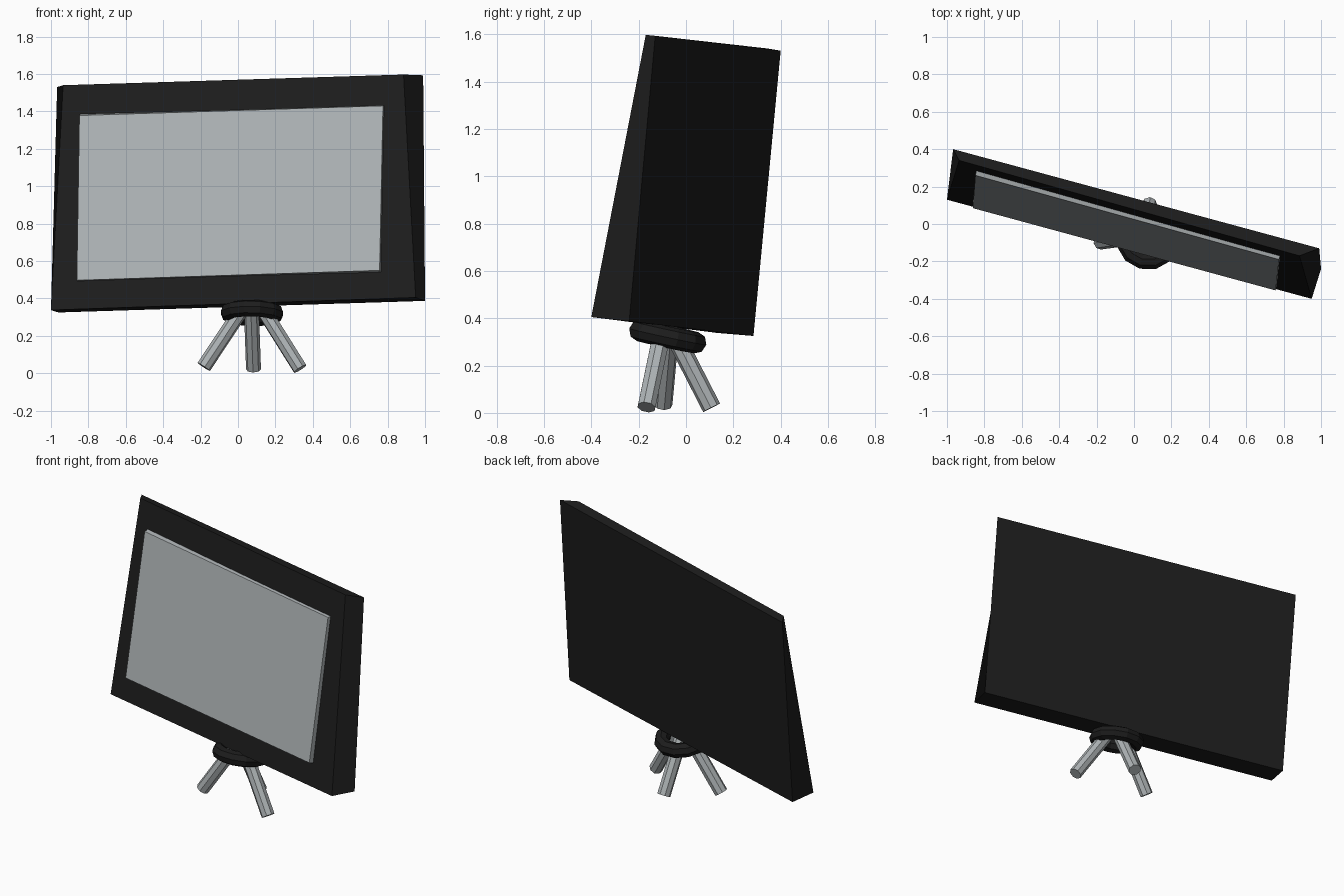
import bpy, math
from mathutils import Vector

if "Cube" in bpy.data.objects:
    bpy.data.objects.remove(bpy.data.objects["Cube"])


def material(name, rgb):
    m = bpy.data.materials.new(name)
    m.diffuse_color = (*rgb, 1)
    m.use_nodes = True
    m.node_tree.nodes["Principled BSDF"].inputs["Base Color"].default_value = m.diffuse_color
    return m


black = material("black_plastic", (0.012, 0.012, 0.012))
silver = material("silver_grey", (0.42, 0.45, 0.46))


def slab(name, front, back, mat):
    """Tapered slab from front and back corners: TL, TR, BR, BL seen from the front."""
    faces = [(3, 2, 1, 0), (4, 5, 6, 7)]
    faces += [(i, (i + 1) % 4, (i + 1) % 4 + 4, i + 4) for i in range(4)]
    me = bpy.data.meshes.new(name)
    me.from_pydata(front + back, [], faces)
    me.materials.append(mat)
    ob = bpy.data.objects.new(name, me)
    bpy.context.collection.objects.link(ob)


# Housing: turned, leaning back, thinner at the top
slab("housing",
     [(-0.935, 0.34, 1.54), (0.885, -0.17, 1.597), (0.95, -0.40, 0.405), (-1.0, 0.13, 0.338)],
     [(-0.967, 0.40, 1.53), (0.99, -0.13, 1.593), (1.0, -0.24, 0.387), (-0.96, 0.285, 0.325)],
     black)

# Screen panel standing slightly proud of the housing
slab("screen",
     [(-0.848, 0.26, 1.378), (0.775, -0.19, 1.43), (0.757, -0.355, 0.55), (-0.862, 0.085, 0.497)],
     [(-0.84, 0.30, 1.39), (0.785, -0.155, 1.433), (0.768, -0.30, 0.533), (-0.86, 0.15, 0.49)],
     silver)

# Ring under the housing
bpy.ops.mesh.primitive_torus_add(
    major_segments=12, minor_segments=8, major_radius=0.127, minor_radius=0.045,
    location=(0.075, -0.077, 0.322),
    rotation=(math.radians(-12), math.radians(-2), math.radians(-15)))
ring = bpy.context.object
ring.name = "stand_ring"
ring.data.materials.append(black)

# Three splayed legs
legs = {
    "left_leg": ((-0.183, -0.097, 0.034), (0.013, -0.07, 0.33)),
    "right_leg": ((0.332, -0.167, 0.024), (0.14, -0.103, 0.33)),
    "rear_leg": ((0.083, 0.108, 0.022), (0.072, -0.05, 0.33)),
}
for name, (foot, top) in legs.items():
    foot, top = Vector(foot), Vector(top)
    axis = top - foot
    bpy.ops.mesh.primitive_cylinder_add(
        vertices=8, radius=0.04, depth=axis.length, location=(foot + top) / 2,
        rotation=axis.to_track_quat('Z', 'Y').to_euler())
    leg = bpy.context.object
    leg.name = name
    leg.data.materials.append(silver)
